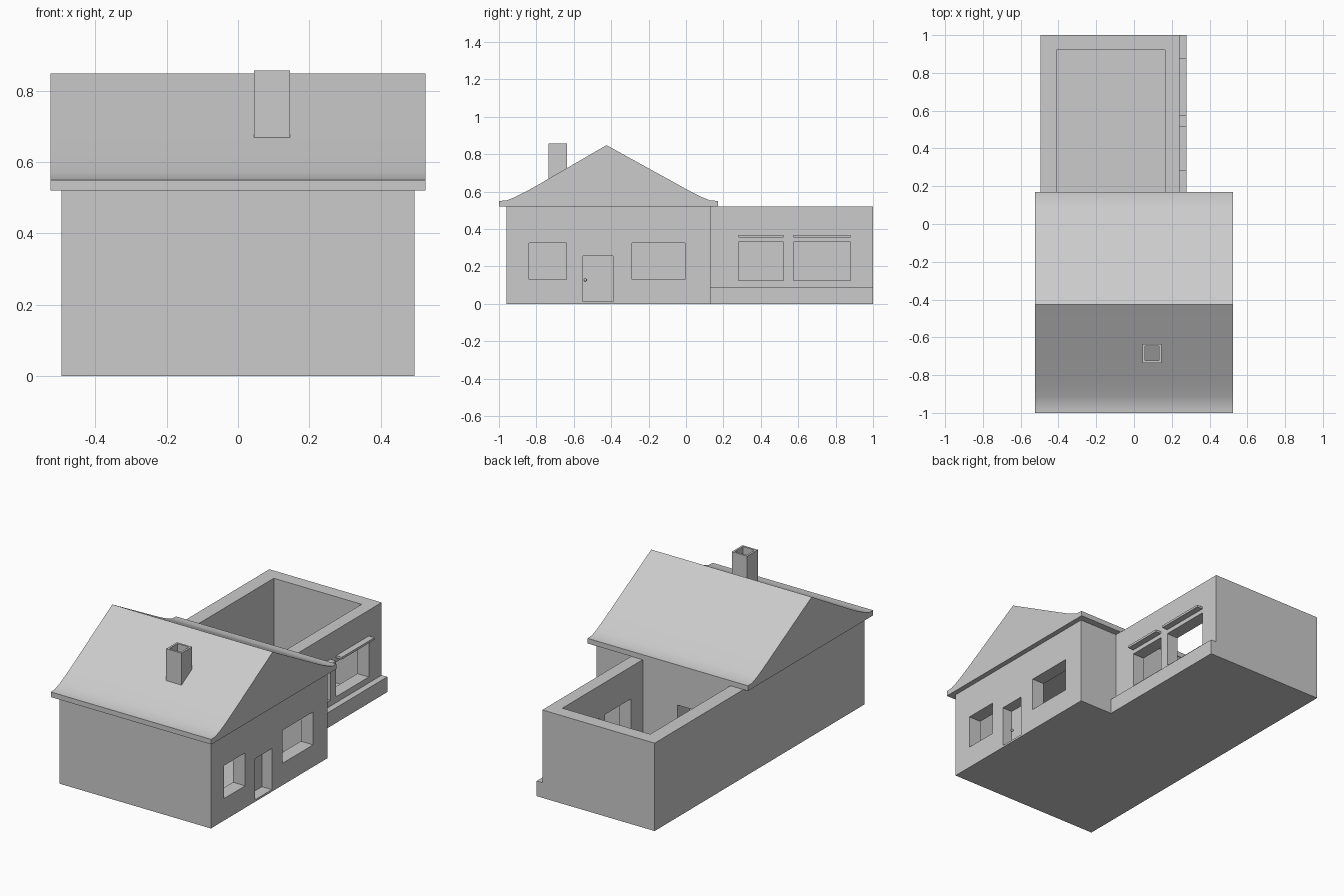
import bpy
import bmesh
import math

default = bpy.data.objects.get("Cube")
if default:
    bpy.data.objects.remove(default, do_unlink=True)

# Single plaster grey
grey = bpy.data.materials.new("plaster_grey")
grey.use_nodes = True
colour = (0.6, 0.6, 0.6, 1)
grey.diffuse_color = colour
for node in grey.node_tree.nodes:
    if node.type == 'BSDF_PRINCIPLED':
        node.inputs["Base Color"].default_value = colour


def add_object(name, bm):
    bmesh.ops.recalc_face_normals(bm, faces=bm.faces[:])
    mesh = bpy.data.meshes.new(name)
    bm.to_mesh(mesh)
    bm.free()
    mesh.materials.append(grey)
    obj = bpy.data.objects.new(name, mesh)
    bpy.context.scene.collection.objects.link(obj)
    return obj


def box(name, x, y, z):
    """Box from three (low, high) ranges."""
    bm = bmesh.new()
    bmesh.ops.create_cube(bm, size=1)
    for v in bm.verts:
        v.co = [r[0] if c < 0 else r[1] for c, r in zip(v.co, (x, y, z))]
    return add_object(name, bm)


def select_only(obj):
    bpy.ops.object.select_all(action='DESELECT')
    obj.select_set(True)
    bpy.context.view_layer.objects.active = obj


def cut(obj, *ranges):
    cutter = box("cutter", *ranges)
    cutter.hide_render = True
    mod = obj.modifiers.new("opening", 'BOOLEAN')
    mod.operation = 'DIFFERENCE'
    mod.solver = 'EXACT'
    mod.object = cutter
    select_only(obj)
    bpy.ops.object.modifier_apply(modifier=mod.name)
    bpy.data.objects.remove(cutter, do_unlink=True)


# Main house: hollow walls with two windows and a door opening
eave_z = 0.52
house = box("house_walls", (-0.495, 0.495), (-0.96, 0.13), (0, eave_z))
cut(house, (-0.415, 0.415), (-0.88, 0.05), (0.01, 0.6))
for y, z in (((-0.84, -0.64), (0.13, 0.325)),
             ((-0.29, -0.005), (0.13, 0.325)),
             ((-0.55, -0.39), (0.012, 0.255))):
    cut(house, (0.36, 0.6), y, z)

# Open-topped extension with two windows
extension = box("extension_walls", (-0.495, 0.24), (0.13, 1), (0, eave_z))
cut(extension, (-0.41, 0.165), (0.165, 0.92), (0.01, 0.6))
window_spans = ((0.28, 0.52), (0.575, 0.88))
for span in window_spans:
    cut(extension, (0.1, 0.3), span, (0.125, 0.33))

# Doorway joining the two rooms
for walls in (house, extension):
    cut(walls, (-0.22, -0.06), (0, 0.3), (0.012, 0.31))

# Plinth and window canopies on the extension
box("extension_plinth", (0.235, 0.277), (0.13, 1), (0, 0.09))
for span in window_spans:
    box("window_canopy", (0.235, 0.277), span, (0.355, 0.368))

# Door set back in its opening, with a round knob
box("front_door", (0.415, 0.43), (-0.55, -0.39), (0.012, 0.255))
bm = bmesh.new()
bmesh.ops.create_uvsphere(bm, u_segments=12, v_segments=8, radius=0.008)
knob = add_object("door_knob", bm)
knob.location = (0.437, -0.538, 0.127)
select_only(knob)
bpy.ops.object.shade_smooth()

# Gable roof with flared eaves, extruded along x
ridge_y = -0.415
half = [(0.585, eave_z), (0.585, 0.55), (0.545, 0.552),
        (0.5, 0.57), (0.45, 0.595), (0.4, 0.622)]
profile = ([(ridge_y - d, z) for d, z in half] + [(ridge_y - 0.01, 0.848)]
           + [(ridge_y + d, z) for d, z in reversed(half)])
bm = bmesh.new()
face = bm.faces.new([bm.verts.new((-0.525, y, z)) for y, z in profile])
ext = bmesh.ops.extrude_face_region(bm, geom=[face])
moved = [g for g in ext["geom"] if isinstance(g, bmesh.types.BMVert)]
bmesh.ops.translate(bm, verts=moved, vec=(1.05, 0, 0))
roof = add_object("roof", bm)
select_only(roof)
bpy.ops.object.shade_smooth_by_angle(angle=math.radians(30))

# Hollow chimney
chimney = box("chimney", (0.045, 0.145), (-0.735, -0.635), (0.6, 0.857))
cut(chimney, (0.057, 0.133), (-0.723, -0.647), (0.62, 0.9))
